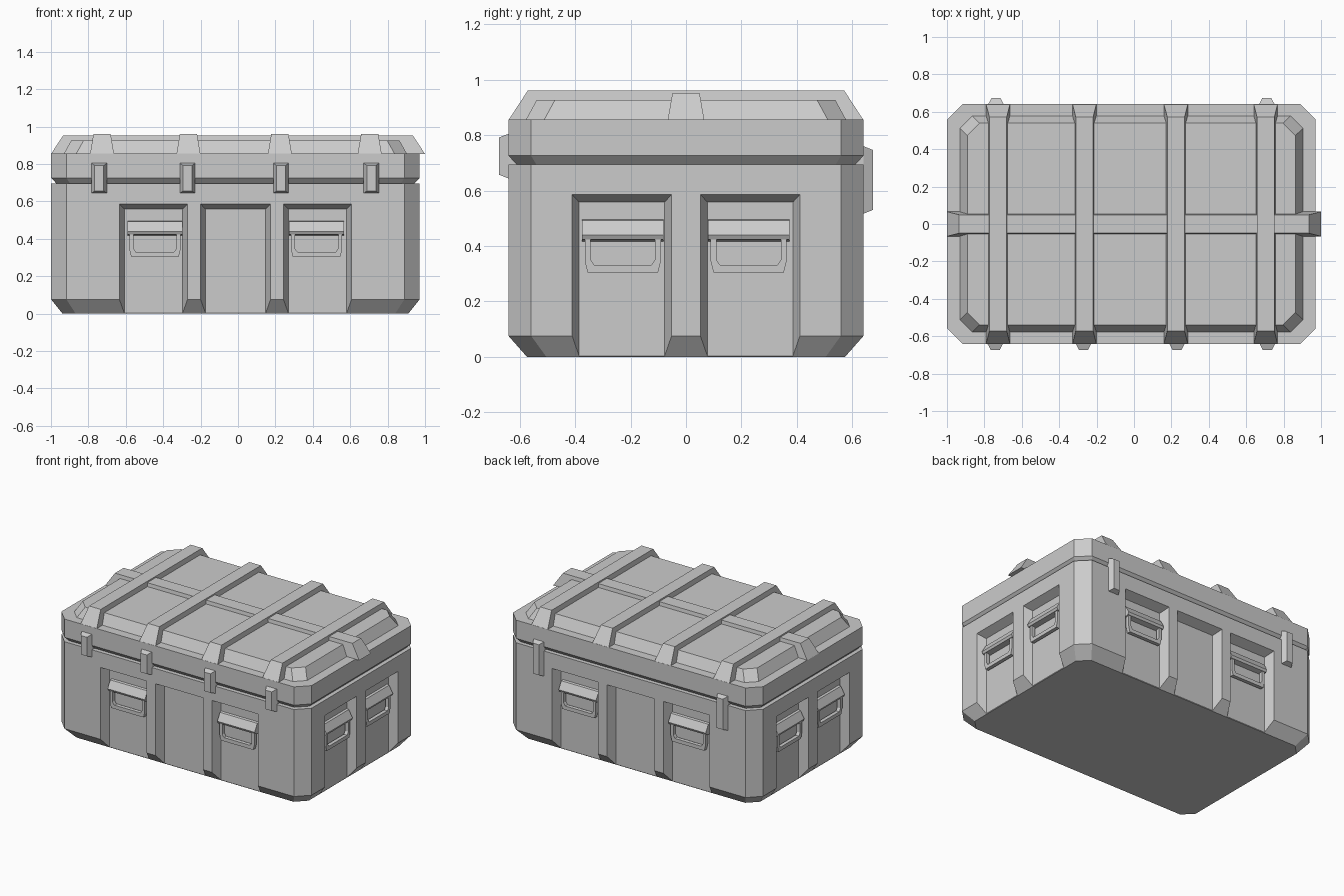
import bpy, bmesh
from math import pi
from mathutils import Matrix, Vector

if "Cube" in bpy.data.objects:
    bpy.data.objects.remove(bpy.data.objects["Cube"])

CX = -0.014            # shell centre in x
HX, HY = 0.985, 0.641  # shell half sizes
I4 = Matrix.Identity(4)


def add_loft(bm, rings, mat=I4):
    """Skin equal-length rings of points and cap both ends."""
    vs = [[bm.verts.new(mat @ Vector(p)) for p in r] for r in rings]
    n = len(vs[0])
    faces = [bm.faces.new(vs[0]), bm.faces.new(vs[-1])]
    for a, b in zip(vs, vs[1:]):
        for i in range(n):
            j = (i + 1) % n
            faces.append(bm.faces.new((a[i], a[j], b[j], b[i])))
    bmesh.ops.recalc_face_normals(bm, faces=faces)


def finish(name, bm):
    bmesh.ops.recalc_face_normals(bm, faces=bm.faces[:])
    me = bpy.data.meshes.new(name)
    bm.to_mesh(me)
    bm.free()
    ob = bpy.data.objects.new(name, me)
    bpy.context.collection.objects.link(ob)
    return ob


def loft(name, rings, mat=I4):
    bm = bmesh.new()
    add_loft(bm, rings, mat)
    return finish(name, bm)


def octagon(hx, hy, c, z):
    q = [(hx, hy - c), (hx - c, hy), (c - hx, hy), (-hx, hy - c),
         (-hx, c - hy), (c - hx, -hy), (hx - c, -hy), (hx, c - hy)]
    return [(x + CX, y, z) for x, y in q]


def rect_xy(x0, x1, y0, y1, z):
    return [(x0, y0, z), (x1, y0, z), (x1, y1, z), (x0, y1, z)]


def rect_uz(u0, u1, z0, z1, d):
    """Rectangle on a side wall, d = distance outwards from the centre."""
    return [(u0, -d, z0), (u1, -d, z0), (u1, -d, z1), (u0, -d, z1)]


def side(angle):
    return Matrix.Translation((CX, 0, 0)) @ Matrix.Rotation(angle, 4, 'Z')


# name, frame, wall distance, sign of u, pockets (u0, u1), handle centres
LONG = [(-0.62, -0.256), (-0.186, 0.188), (0.257, 0.621)]
SHORT = [(-0.412, -0.051), (0.051, 0.412)]
SIDES = [
    ("front", side(0), HY, 1, LONG, (-0.43, 0.434)),
    ("back", side(pi), HY, -1, LONG, (-0.43, 0.434)),
    ("right", side(pi / 2), HX, 1, SHORT, (-0.228, 0.226)),
    ("left", side(-pi / 2), HX, -1, SHORT, (-0.228, 0.226)),
]

# Lower shell
base = loft("case_base", [
    octagon(HX - 0.061, HY - 0.067, 0.07, 0),
    octagon(HX, HY, 0.082, 0.076),
    octagon(HX, HY, 0.082, 0.695)])

# Tapered pockets cut down through the base edge
bm = bmesh.new()
for name, mat, wall, s, pockets, handles in SIDES:
    depth = 0.064 if wall == HY else 0.058
    for u0, u1 in pockets:
        u0, u1 = sorted((s * u0, s * u1))
        rings = []
        for d, t in ((-depth, 0.026), (0.032, -0.013)):
            rings.append(rect_uz(u0 + t, u1 - t, -0.1, 0.587 - t * 1.1, wall + d))
        add_loft(bm, rings, mat)
cutter = finish("pocket_cutter", bm)
cutter.hide_render = True
cutter.hide_viewport = True
cut = base.modifiers.new("pockets", 'BOOLEAN')
cut.operation = 'DIFFERENCE'
cut.solver = 'EXACT'
cut.object = cutter

# Lid with undercut lip
loft("lid", [
    octagon(HX - 0.032, HY - 0.032, 0.07, 0.692),
    octagon(HX, HY, 0.082, 0.726),
    octagon(HX, HY, 0.082, 0.856)])

# Raised lid panel
loft("lid_panel", [
    octagon(HX - 0.065, HY - 0.06, 0.066, 0.85),
    octagon(HX - 0.108, HY - 0.102, 0.066, 0.927)])

# Cross ribs and the long rib on the lid
for i, x in enumerate((-0.727, -0.265, 0.224, 0.704)):
    loft(f"cross_rib_{i + 1}", [
        rect_xy(x - 0.064, x + 0.064, -HY, HY, 0.854),
        rect_xy(x - 0.046, x + 0.046, -HY + 0.07, HY - 0.07, 0.961)])
loft("long_rib", [
    rect_xy(-1, 1, -0.066, 0.066, 0.854),
    rect_xy(-0.935, 0.935, -0.049, 0.049, 0.952)])


# Latches across the lid gap
def latch(name, mat, u, z0, z1):
    w = 0.041
    loft(name, [rect_uz(u - w, u + w, z0, z1, HY - 0.04),
                rect_uz(u - w, u + w, z0, z1, HY),
                rect_uz(u - w + 0.017, u + w - 0.017, z0 + 0.013, z1 - 0.013, HY + 0.033)], mat)


for i, x in enumerate((-0.742, -0.27, 0.23, 0.713)):
    latch(f"front_latch_{i + 1}", SIDES[0][1], x - CX, 0.644, 0.805)
for i, x in enumerate((-0.738, 0.71)):
    latch(f"back_hinge_{i + 1}", SIDES[1][1], CX - x, 0.517, 0.76)

# Handles: a wedge-shaped bar with a hanging U-shaped grip
BAR = [(-0.01, 0.498), (0.016, 0.492), (0.046, 0.44), (0.038, 0.424), (-0.01, 0.415)]
GRIP = [(-0.137, 0.435), (-0.137, 0.345), (-0.127, 0.305),
        (0.127, 0.305), (0.137, 0.345), (0.137, 0.435),
        (0.116, 0.435), (0.116, 0.35), (0.103, 0.331),
        (-0.103, 0.331), (-0.116, 0.35), (-0.116, 0.435)]
for name, mat, wall, s, pockets, handles in SIDES:
    floor = wall - (0.064 if wall == HY else 0.058)
    for i, u in enumerate(handles):
        c = s * u
        loft(f"{name}_handle_bar_{i + 1}",
             [[(c + e, -(floor + d), z) for d, z in BAR] for e in (-0.147, 0.147)], mat)
        loft(f"{name}_handle_grip_{i + 1}",
             [[(c + p, -(floor + d), z) for p, z in GRIP] for d in (0.008, 0.034)], mat)
